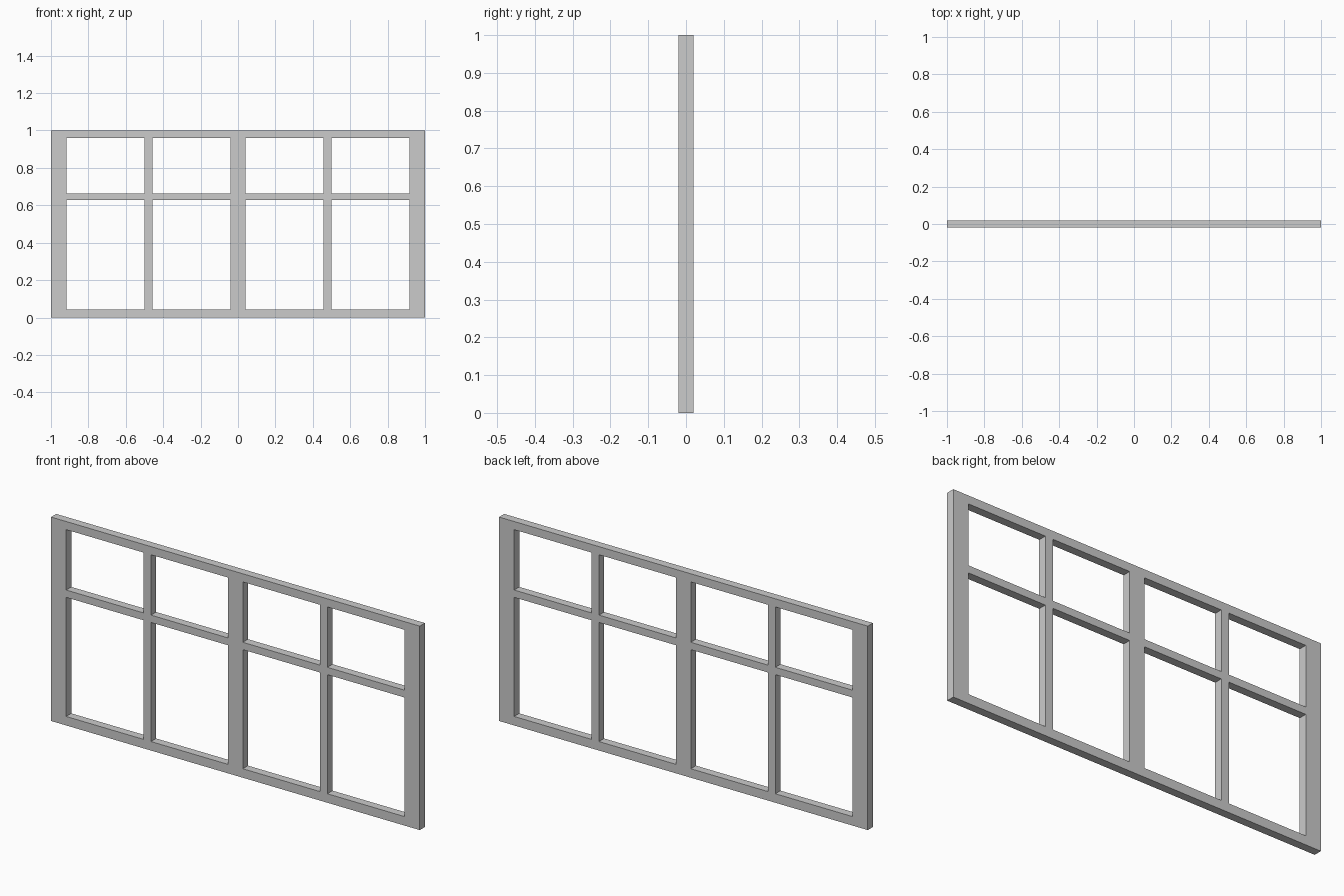
import bpy, bmesh

if "Cube" in bpy.data.objects:
    bpy.data.objects.remove(bpy.data.objects["Cube"])

DEPTH = 0.04
# Grid lines alternate bar / opening / bar across the width and height
half = [0.04, 0.458, 0.499, 0.918, 1.0]
XS = [-x for x in reversed(half)] + half
ZS = [0.0, 0.044, 0.628, 0.664, 0.96, 1.0]

# Flat lattice: keep each cell that belongs to a stile, rail or glazing bar
bm = bmesh.new()
grid = [[bm.verts.new((x, -DEPTH / 2, z)) for z in ZS] for x in XS]
for i in range(len(XS) - 1):
    for j in range(len(ZS) - 1):
        if i % 2 and j % 2:
            continue  # window opening
        bm.faces.new((grid[i][j], grid[i + 1][j],
                      grid[i + 1][j + 1], grid[i][j + 1]))

# Give the lattice its thickness
front = bm.faces[:]
back = bmesh.ops.extrude_face_region(bm, geom=front, use_keep_orig=True)["geom"]
bmesh.ops.translate(bm, vec=(0, DEPTH, 0),
                    verts=[g for g in back if isinstance(g, bmesh.types.BMVert)])
bmesh.ops.recalc_face_normals(bm, faces=bm.faces[:])

mesh = bpy.data.meshes.new("window_frame")
bm.to_mesh(mesh)
bm.free()
frame = bpy.data.objects.new("window_frame", mesh)
bpy.context.collection.objects.link(frame)
